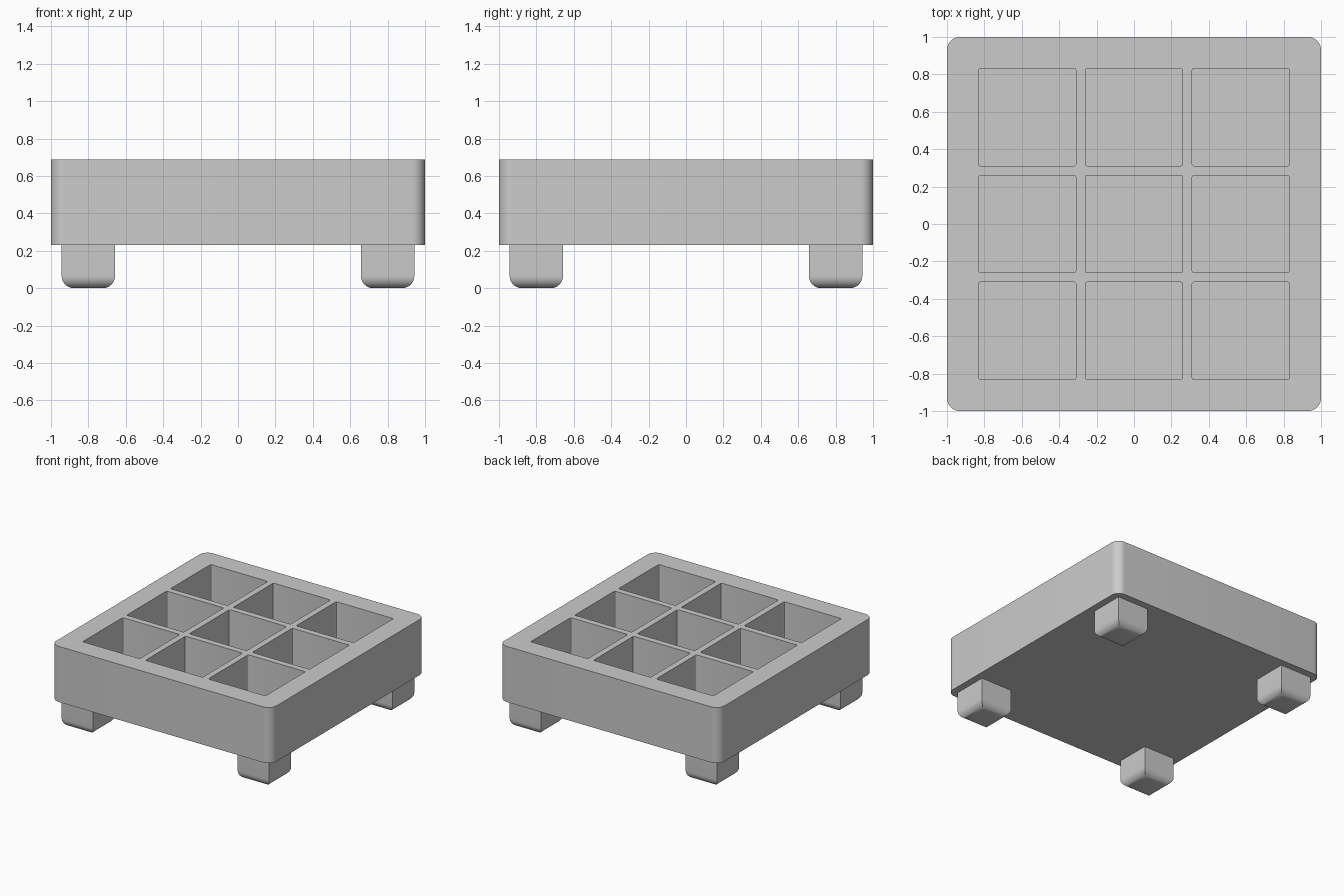
import bpy
import bmesh
import math

cube = bpy.data.objects.get("Cube")
if cube:
    bpy.data.objects.remove(cube, do_unlink=True)

grey = bpy.data.materials.new("light grey")
grey.use_nodes = True
colour = (0.6, 0.6, 0.6, 1)
grey.diffuse_color = colour
grey.node_tree.nodes["Principled BSDF"].inputs["Base Color"].default_value = colour

BASE, TOP, FLOOR = 0.23, 0.687, 0.29
PITCH, POCKET = 0.571, 0.52
LEG, LEG_POS, FILLET = 0.285, 0.8, 0.065


def make_object(name, bm):
    bmesh.ops.recalc_face_normals(bm, faces=bm.faces)
    mesh = bpy.data.meshes.new(name)
    bm.to_mesh(mesh)
    bm.free()
    mesh.materials.append(grey)
    obj = bpy.data.objects.new(name, mesh)
    bpy.context.collection.objects.link(obj)
    return obj


def rounded_square(half, radius, steps):
    points = []
    for corner in range(4):
        mid = math.radians(45 + 90 * corner)
        sx, sy = math.copysign(1, math.cos(mid)), math.copysign(1, math.sin(mid))
        for i in range(steps + 1):
            a = math.pi / 2 * (corner + i / steps)
            points.append((sx * (half - radius) + radius * math.cos(a),
                           sy * (half - radius) + radius * math.sin(a)))
    return points


def loft(bm, rings):
    loops = [[bm.verts.new(p) for p in ring] for ring in rings]
    bm.faces.new(loops[0])
    bm.faces.new(loops[-1])
    n = len(loops[0])
    for low, high in zip(loops, loops[1:]):
        for i in range(n):
            j = (i + 1) % n
            bm.faces.new((low[i], low[j], high[j], high[i]))


def prism(bm, outline, cx, cy, z0, z1):
    loft(bm, [[(cx + x, cy + y, z) for x, y in outline] for z in (z0, z1)])


def shade(obj):
    bpy.ops.object.select_all(action="DESELECT")
    obj.select_set(True)
    bpy.context.view_layer.objects.active = obj
    bpy.ops.object.shade_smooth_by_angle(angle=math.radians(30))


# Tray block with rounded vertical corners
bm = bmesh.new()
prism(bm, rounded_square(1, 0.07, 10), 0, 0, BASE, TOP)
tray = make_object("tray", bm)

# Three by three grid of square pockets
bm = bmesh.new()
for col in (-1, 0, 1):
    for row in (-1, 0, 1):
        prism(bm, rounded_square(POCKET / 2, 0.01, 3),
              col * PITCH, row * PITCH, FLOOR, TOP + 0.1)
cutter = make_object("pocket_cutter", bm)
cutter.hide_render = True
cut = tray.modifiers.new("pockets", "BOOLEAN")
cut.operation = "DIFFERENCE"
cut.solver = "EXACT"
cut.object = cutter
bpy.context.view_layer.objects.active = tray
bpy.ops.object.modifier_apply(modifier=cut.name)
bpy.data.objects.remove(cutter, do_unlink=True)
shade(tray)

# Square legs with rounded bottom edges and mitred corners
STEPS = 8
for y_name, sy in (("front", -1), ("back", 1)):
    for x_name, sx in (("left", 1), ("right", -1)):
        levels = []
        for i in range(STEPS + 1):
            a = math.pi / 2 * i / STEPS
            levels.append((LEG / 2 - FILLET * (1 - math.sin(a)),
                           FILLET * (1 - math.cos(a))))
        levels.append((LEG / 2, BASE))
        bm = bmesh.new()
        loft(bm, [[(sx * LEG_POS + dx * h, sy * LEG_POS + dy * h, z)
                   for dx, dy in ((-1, -1), (1, -1), (1, 1), (-1, 1))]
                  for h, z in levels])
        shade(make_object(f"{y_name}_{x_name}_leg", bm))
